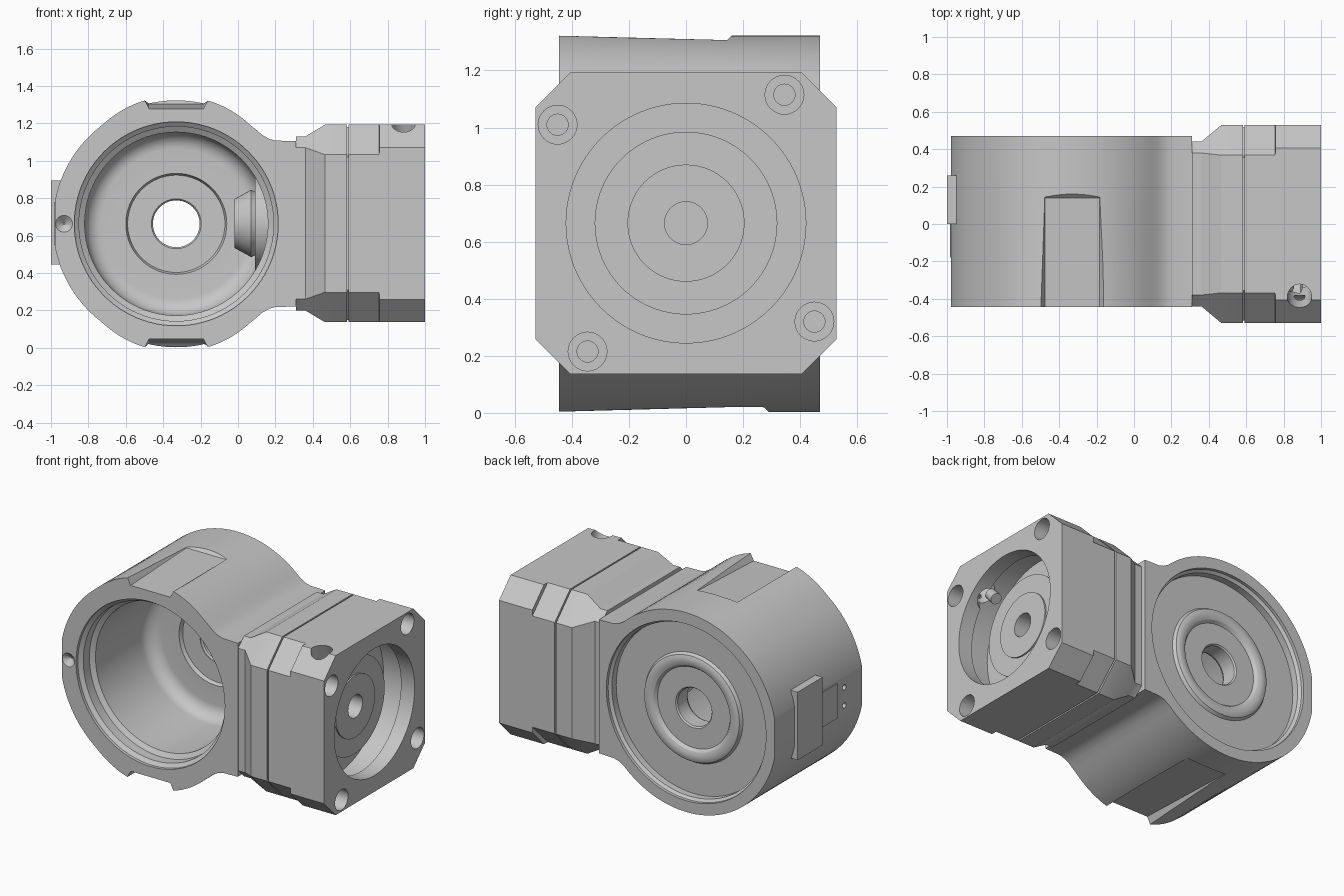
import bpy, bmesh, math
from mathutils import Vector, Matrix

old = bpy.data.objects.get("Cube")
if old:
    bpy.data.objects.remove(old, do_unlink=True)

GREY = (0.57, 0.57, 0.57, 1)
metal = bpy.data.materials.new("cast_grey")
metal.use_nodes = True
metal.diffuse_color = GREY
metal.node_tree.nodes["Principled BSDF"].inputs["Base Color"].default_value = GREY

CX, CZ = -0.33, 0.663      # axis of the round housing
R = 0.66
FRONT, BACK = -0.445, 0.47
X, Y = Vector((1, 0, 0)), Vector((0, 1, 0))


def finish(name, bm):
    bmesh.ops.remove_doubles(bm, verts=bm.verts, dist=1e-5)
    bmesh.ops.recalc_face_normals(bm, faces=bm.faces)
    mesh = bpy.data.meshes.new(name)
    bm.to_mesh(mesh)
    bm.free()
    mesh.materials.append(metal)
    ob = bpy.data.objects.new(name, mesh)
    bpy.context.collection.objects.link(ob)
    return ob


def skin(name, rings, closed=False):
    """Bridge equal rings of points; cap the ends unless closed on itself."""
    bm = bmesh.new()
    loops = [[bm.verts.new(p) for p in ring] for ring in rings]
    n = len(loops[0])
    pairs = list(zip(loops, loops[1:]))
    if closed:
        pairs.append((loops[-1], loops[0]))
    else:
        bm.faces.new(loops[0])
        bm.faces.new(loops[-1])
    for a, b in pairs:
        for i in range(n):
            j = (i + 1) % n
            bm.faces.new((a[i], a[j], b[j], b[i]))
    return finish(name, bm)


def lathe(name, profile, axis, centre, seg=96, closed=False):
    """Turn (radius, distance) points about an axis through centre."""
    turn = Vector((0, 0, 1)).rotation_difference(axis).to_matrix()
    rings = []
    for r, t in profile:
        rings.append([Vector(centre) + turn @ Vector(
            (r * math.cos(a), r * math.sin(a), t))
            for a in (2 * math.pi * i / seg for i in range(seg))])
    return skin(name, rings, closed)


def rod(name, a, b, r, seg=32):
    a, b = Vector(a), Vector(b)
    d = b - a
    return lathe(name, [(r, 0), (r, d.length)], d.normalized(), a, seg)


def box(name, lo, hi):
    lo, hi = Vector(lo), Vector(hi)
    bm = bmesh.new()
    bmesh.ops.create_cube(bm, size=1, matrix=Matrix.Translation((lo + hi) / 2)
                          @ Matrix.Diagonal((hi - lo).to_4d()))
    return finish(name, bm)


def cut(target, *cutters):
    for c in cutters:
        mod = target.modifiers.new("cut", 'BOOLEAN')
        mod.operation = 'DIFFERENCE'
        mod.solver = 'EXACT'
        mod.object = c
        bpy.context.view_layer.objects.active = target
        bpy.ops.object.modifier_apply(modifier=mod.name)
        bpy.data.objects.remove(c, do_unlink=True)


# Round housing with its neck; it swells a little at top and bottom in front
def outline(y, swell):
    upper = [(0.31, 1.105), (0.2, 1.108), (0.165, 1.118), (0.13, 1.138)]
    points = list(upper)
    for i in range(91):
        a = math.radians(50 + 260 * i / 90)
        lift = min(1, max(0, (abs(math.sin(a)) - 0.8) / 0.16))
        r = R + swell * lift
        points.append((CX + r * math.cos(a), CZ + r * math.sin(a)))
    points += [(x, 2 * CZ - z) for x, z in reversed(upper)]
    return [(x, y, z) for x, z in points]


housing = skin("housing", [outline(FRONT, 0.02), outline(0.15, 0), outline(BACK, 0)])

# Front bore with steps and a rounded floor corner
bore = [(0.545, -0.6), (0.545, -0.425), (0.52, -0.405), (0.52, -0.34), (0.49, -0.32)]
bore += [(0.40 + 0.09 * math.cos(a), 0.15 + 0.09 * math.sin(a))
         for a in (math.pi / 2 * i / 8 for i in range(9))]
bore += [(0.27, 0.24), (0.26, 0.265), (0.01, 0.265)]
axis_point = (CX, 0, CZ)

# Wide rear recess leaving a rounded raised ring around the shaft hole
recess = [(0.585, 0.6), (0.585, 0.45), (0.568, 0.435), (0.568, 0.39), (0.36, 0.39),
          (0.348, 0.41), (0.33, 0.418), (0.30, 0.418), (0.28, 0.41), (0.265, 0.39),
          (0.01, 0.39)]
hole = [(0.133, 0.2), (0.133, 0.27), (0.125, 0.28), (0.125, 0.38), (0.133, 0.39), (0.133, 0.5)]
cut(housing,
    lathe("bore_cut", bore, Y, axis_point),
    lathe("recess_cut", recess, Y, axis_point),
    lathe("hole_cut", hole, Y, axis_point, 64),
    box("side_flat_cut", (-1.2, -1, 0), (-0.978, 1, 1.4)),
    lathe("front_dimple_cut", [(0.045, -0.5), (0.045, FRONT), (0.005, -0.41)],
          Y, (-0.93, 0, CZ), 24))


# Drafted pockets along the top and bottom, shallower towards the back
def pocket(sign, end):
    def ring(y, depth):
        return [(CX + w, y, CZ + sign * h) for w, h in
                ((-0.145, depth), (0.145, depth), (0.2, 0.72), (-0.2, 0.72))]
    return skin("pocket_cut", [ring(-0.6, 0.612), ring(FRONT, 0.615),
                               ring(end - 0.02, 0.64), ring(end, 0.66)])


cut(housing, pocket(1, 0.16), pocket(-1, 0.29))
for dz in (-0.06, 0.06):
    cut(housing, rod("pin_cut", (-1.1, -0.26, CZ + dz), (-0.93, -0.26, CZ + dz), 0.018, 16))

# Pads on the flank of the barrel
side_pad = box("side_pad", (-1.0, 0.0, 0.445), (-0.93, 0.26, 0.895))
side_pad_low = box("side_pad_low", (-0.984, -0.18, 0.55), (-0.93, 0.01, 0.78))

# Pinion and its seat inside the bore
mid = (0, 0, CZ + 0.002)
seat = lathe("pinion_seat", [(0.25, 0.09), (0.25, 0.25)], X, mid)
pinion = lathe("pinion", [(0.13, -0.02), (0.18, 0.07), (0.165, 0.1)], X, mid, 64)


# Motor flange: chamfered square sections joined along x
def section(x, hy, hz, c):
    quarter = [(hy, hz - c), (hy - c, hz)]
    half = quarter + [(-y, z) for y, z in reversed(quarter)]
    full = half + [(y, -z) for y, z in reversed(half)]
    return [(x, y, mid[2] + z) for y, z in full]


H = 0.528
steps = [(0.31, 0.44, 0.465, 0.06), (0.36, 0.44, 0.465, 0.06),
         (0.465, H, H, 0.16), (0.582, H, H, 0.16), (0.582, 0.515, 0.515, 0.16),
         (0.592, 0.515, 0.515, 0.16), (0.592, H, H, 0.16), (0.755, H, H, 0.16),
         (0.756, H, H, 0.122), (1.0, H, H, 0.122)]
flange = skin("motor_flange", [section(*s) for s in steps])

# Its bore widens behind the lip, and a slanted hole reaches the screw
cut(flange,
    lathe("flange_bore_cut", [(0.42, 1.1), (0.42, 0.9), (0.48, 0.89), (0.48, 0.73)], X, mid),
    rod("access_cut", (0.885, -0.425, 1.27), (0.885, -0.28, 0.93), 0.065))

# Four stepped bolt holes
for y, dz in ((-0.45, 0.345), (0.345, 0.45), (0.45, -0.345), (-0.345, -0.45)):
    cut(flange, lathe("bolt_cut", [(0.068, 1.1), (0.068, 0.8), (0.037, 0.8), (0.037, 0.65)],
                      X, (0, y, mid[2] + dz), 32))

# Clamping hub with its socket, and the clamp screw
hub_profile = [(0.075, 0.7), (0.32, 0.7), (0.32, 0.85), (0.205, 0.85),
               (0.205, 0.86), (0.075, 0.86)]
hub = lathe("clamping_hub", hub_profile, X, mid, closed=True)
screw = rod("clamp_screw", (0.82, -0.34, 1.04), (0.82, -0.29, 0.985), 0.035, 24)

for ob in (housing, flange, hub, screw, seat, pinion, side_pad, side_pad_low):
    bpy.ops.object.select_all(action='DESELECT')
    ob.select_set(True)
    bpy.context.view_layer.objects.active = ob
    bpy.ops.object.shade_smooth_by_angle(angle=math.radians(30))
